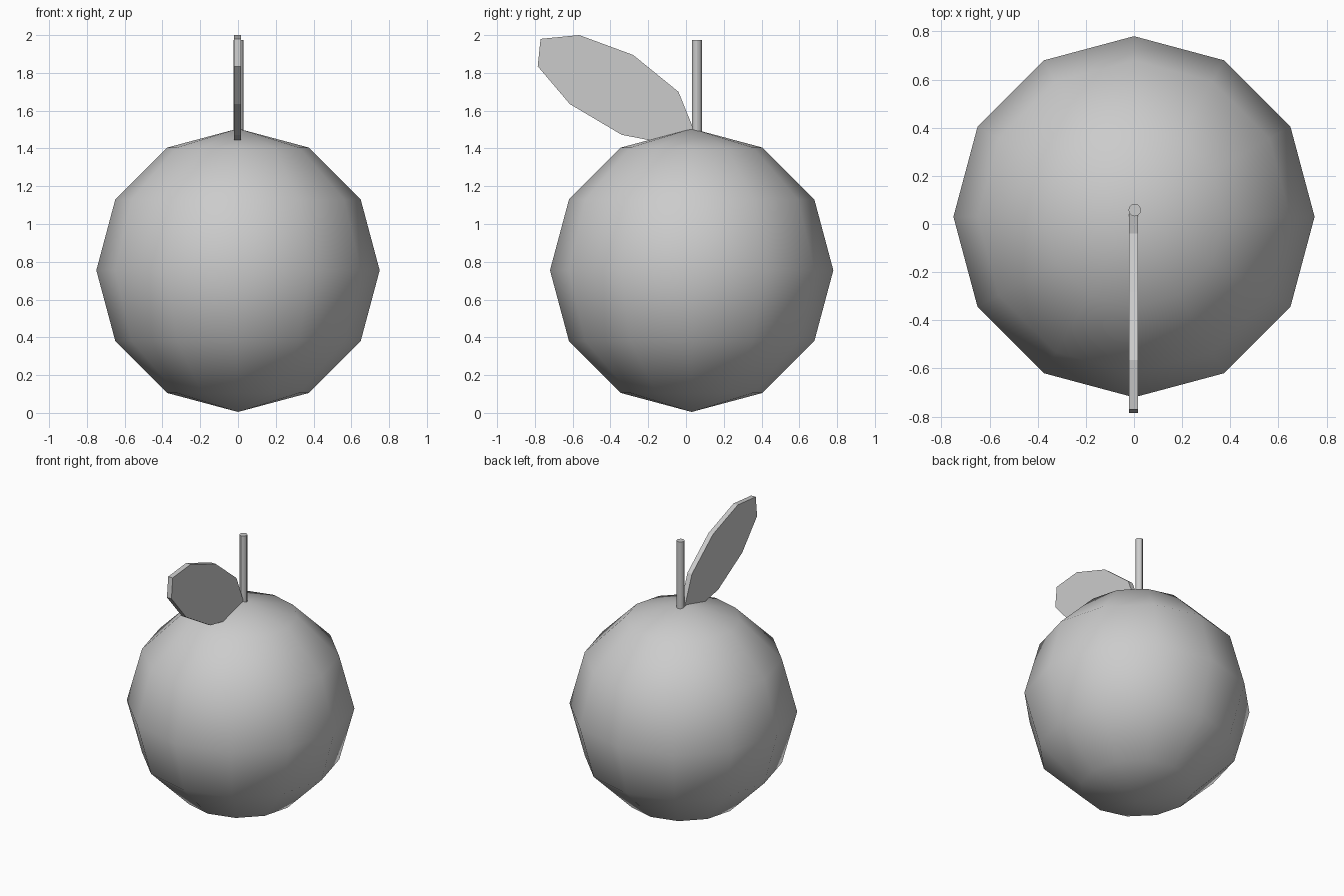
import bpy, bmesh

if "Cube" in bpy.data.objects:
    bpy.data.objects.remove(bpy.data.objects["Cube"])

# Fruit body: low-poly, smooth-shaded ball
bpy.ops.mesh.primitive_uv_sphere_add(segments=12, ring_count=6, radius=0.75,
                                     location=(0, 0.03, 0.755))
body = bpy.context.object
body.name = "fruit_body"
bpy.ops.object.shade_smooth()

# Stem: thin upright cylinder
bottom, top = 1.48, 1.975
bpy.ops.mesh.primitive_cylinder_add(vertices=12, radius=0.026, depth=top - bottom,
                                    location=(0.003, 0.058, (top + bottom) / 2))
stem = bpy.context.object
stem.name = "stem"
bpy.ops.object.shade_smooth_by_angle()

# Leaf: flat outline in the y-z plane, extruded along x
outline = [(-0.77, 1.98), (-0.565, 2.0), (-0.28, 1.895), (-0.04, 1.70),
           (0.045, 1.49), (-0.07, 1.42), (-0.34, 1.472), (-0.615, 1.635),
           (-0.785, 1.835)]
bm = bmesh.new()
face = bm.faces.new([bm.verts.new((-0.02, y, z)) for y, z in outline])
ext = bmesh.ops.extrude_face_region(bm, geom=[face])
moved = [v for v in ext["geom"] if isinstance(v, bmesh.types.BMVert)]
bmesh.ops.translate(bm, verts=moved, vec=(0.036, 0, 0))
bmesh.ops.recalc_face_normals(bm, faces=bm.faces)
mesh = bpy.data.meshes.new("leaf")
bm.to_mesh(mesh)
bm.free()
leaf = bpy.data.objects.new("leaf", mesh)
bpy.context.collection.objects.link(leaf)
